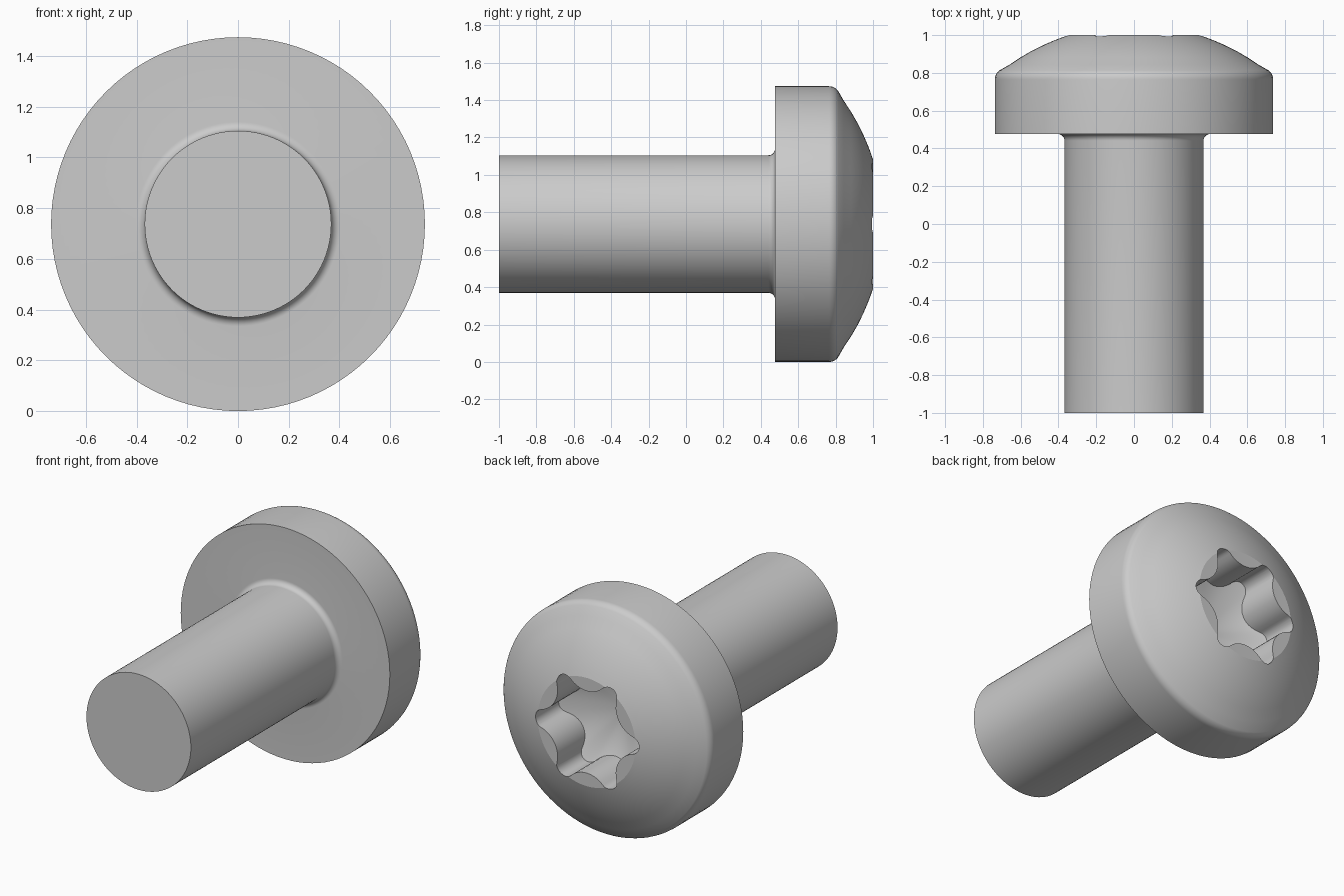
import bpy, bmesh, math
from mathutils import Vector

if "Cube" in bpy.data.objects:
    bpy.data.objects.remove(bpy.data.objects["Cube"])

ZC = 0.737          # height of the screw axis
SEG = 96


def arc(cx, cy, r, a0, a1, n):
    """Points on an arc, angles in degrees."""
    return [(cx + r * math.cos(math.radians(a0 + (a1 - a0) * i / n)),
             cy + r * math.sin(math.radians(a0 + (a1 - a0) * i / n))) for i in range(n + 1)]


def make_object(name, bm):
    bmesh.ops.recalc_face_normals(bm, faces=bm.faces)
    mesh = bpy.data.meshes.new(name)
    bm.to_mesh(mesh)
    bm.free()
    obj = bpy.data.objects.new(name, mesh)
    bpy.context.collection.objects.link(obj)
    return obj


def bridge(bm, a, b):
    n = len(a)
    for i in range(n):
        bm.faces.new((a[i], a[(i + 1) % n], b[(i + 1) % n], b[i]))


# Screw body: (radius, y) profile turned around the y axis
profile = [(0.368, -1.0)]
profile += arc(0.403, 0.441, 0.035, 180, 90, 8)          # fillet under the head
profile += [(0.737, 0.476)]
profile += arc(0.677, 0.765, 0.06, 0, 52, 6)             # rounded rim
h, R = 1.09, 1.143                                       # dome sphere
profile += [(r, 1 - h + math.sqrt(R * R - r * r))
            for r in (0.66, 0.60, 0.54, 0.48, 0.42, 0.38)]
profile += [(0.345, 1.0)]

bm = bmesh.new()
rings = []
for r, y in profile:
    rings.append([bm.verts.new((r * math.cos(math.tau * i / SEG), y,
                                ZC + r * math.sin(math.tau * i / SEG))) for i in range(SEG)])
for a, b in zip(rings, rings[1:]):
    bridge(bm, a, b)
bm.faces.new(rings[0])
bm.faces.new(rings[-1])
screw = make_object("screw_body", bm)

# Six-lobed drive recess with a conical floor
lobe = arc(0.307, 0, 0.058, -74.5, 74.5, 14)
lobe += arc(0.3655, 0.211, 0.161, 254.5, 165.5, 10)[1:-1]
outline = []
for k in range(6):
    c, s = math.cos(k * math.pi / 3), math.sin(k * math.pi / 3)
    outline += [(x * c - z * s, x * s + z * c) for x, z in lobe]

bm = bmesh.new()
top = [bm.verts.new((x, 1.1, ZC + z)) for x, z in outline]
floor = [bm.verts.new((x, 0.60 + 0.44 * math.hypot(x, z), ZC + z)) for x, z in outline]
apex = bm.verts.new((0, 0.60, ZC))
bridge(bm, top, floor)
bm.faces.new(top)
for i in range(len(floor)):
    bm.faces.new((floor[i], floor[(i + 1) % len(floor)], apex))
cutter = make_object("recess_cutter", bm)
cutter.hide_render = True

mod = screw.modifiers.new("drive_recess", 'BOOLEAN')
mod.operation = 'DIFFERENCE'
mod.solver = 'EXACT'
mod.object = cutter
bpy.context.view_layer.objects.active = screw
screw.select_set(True)
cutter.select_set(False)
bpy.ops.object.modifier_apply(modifier=mod.name)
bpy.data.objects.remove(cutter)

# Plain grey metal, smooth with sharp edges kept
grey = bpy.data.materials.new("grey_metal")
grey.diffuse_color = (0.6, 0.6, 0.6, 1)
grey.use_nodes = True
grey.node_tree.nodes["Principled BSDF"].inputs["Base Color"].default_value = grey.diffuse_color
screw.data.materials.clear()
screw.data.materials.append(grey)
bpy.ops.object.shade_smooth_by_angle(angle=math.radians(16))
